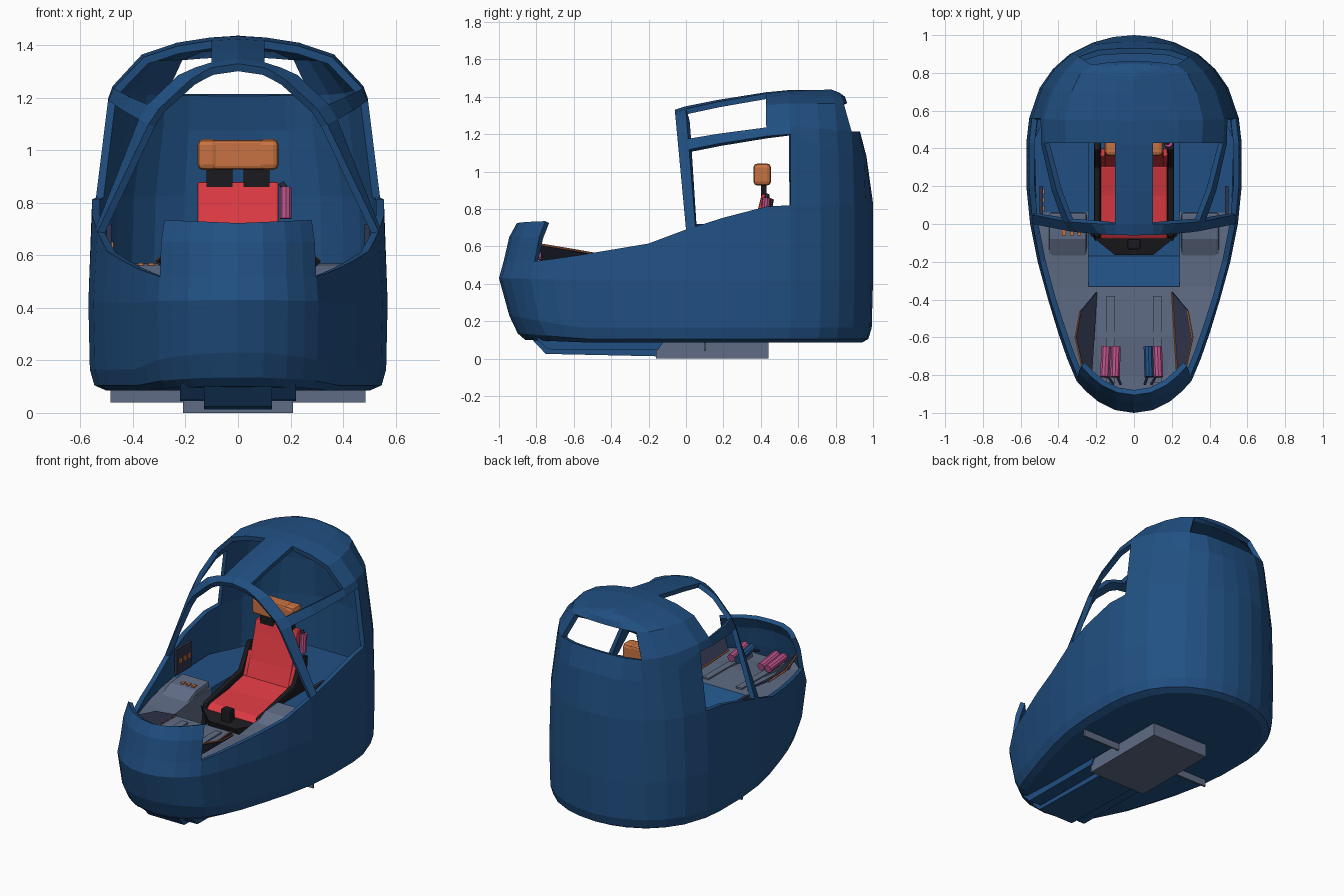
import bpy, bmesh, math
from mathutils import Vector

if "Cube" in bpy.data.objects:
    bpy.data.objects.remove(bpy.data.objects["Cube"])


def material(name, r, g, b):
    m = bpy.data.materials.new(name)
    m.diffuse_color = (r, g, b, 1)
    m.use_nodes = True
    m.node_tree.nodes["Principled BSDF"].inputs["Base Color"].default_value = m.diffuse_color
    return m


BLUE = material("hull blue", .015, .08, .225)
GREY = material("slate grey", .115, .15, .235)
DARK = material("dark panel", .03, .036, .075)
BLACK = material("black", .011, .011, .014)
RED = material("seat red", .72, .042, .055)
ORANGE = material("orange", .58, .17, .055)
PINK = material("pink", .50, .085, .26)


def interp(t, table):
    if t <= table[0][0]:
        return table[0][1]
    for (a, va), (b, vb) in zip(table, table[1:]):
        if t <= b:
            return va + (vb - va) * (t - a) / (b - a)
    return table[-1][1]


def sheet(name, verts, faces, mats, thick=0, mirror=False):
    me = bpy.data.meshes.new(name)
    me.from_pydata(verts, [], faces)
    ob = bpy.data.objects.new(name, me)
    bpy.context.collection.objects.link(ob)
    for m in mats:
        me.materials.append(m)
    if mirror:
        mod = ob.modifiers.new("mirror", 'MIRROR')
        mod.use_clip = True
        mod.merge_threshold = .002
    if thick:
        mod = ob.modifiers.new("wall", 'SOLIDIFY')
        mod.thickness = thick
        mod.offset = -1
    return ob


def prism(name, profile, x0, x1, mat, bevel=0, segs=2):
    """Side profile of (y, z) points, extruded from x0 to x1."""
    n = len(profile)
    verts = [(x, y, z) for x in (x0, x1) for y, z in profile]
    faces = [tuple(range(n)), tuple(range(2 * n - 1, n - 1, -1))]
    faces += [(i, i + n, (i + 1) % n + n, (i + 1) % n) for i in range(n)]
    ob = sheet(name, verts, faces, [mat])
    bm = bmesh.new()
    bm.from_mesh(ob.data)
    bmesh.ops.recalc_face_normals(bm, faces=bm.faces)
    bm.to_mesh(ob.data)
    bm.free()
    if bevel:
        mod = ob.modifiers.new("bevel", 'BEVEL')
        mod.width = bevel
        mod.segments = segs
    return ob


def box(name, x0, x1, y0, y1, z0, z1, mat, bevel=0):
    return prism(name, [(y0, z0), (y1, z0), (y1, z1), (y0, z1)], x0, x1, mat, bevel)


def tube(name, a, b, r, mat, sides=10):
    a, b = Vector(a), Vector(b)
    bm = bmesh.new()
    bmesh.ops.create_cone(bm, cap_ends=True, segments=sides, radius1=r, radius2=r, depth=(b - a).length)
    me = bpy.data.meshes.new(name)
    bm.to_mesh(me)
    bm.free()
    me.materials.append(mat)
    ob = bpy.data.objects.new(name, me)
    bpy.context.collection.objects.link(ob)
    ob.location = (a + b) / 2
    ob.rotation_euler = (b - a).to_track_quat('Z', 'Y').to_euler()


# ---- hull: columns follow the egg-shaped plan, rows climb from belly to roof
PLAN = [(0, -1), (.1, -.985), (.19, -.94), (.255, -.885), (.305, -.83), (.355, -.71), (.40, -.58),
        (.455, -.4), (.51, -.2), (.55, 0), (.555, .05), (.57, .2), (.57, .43), (.555, .56),
        (.5, .72), (.43, .82), (.34, .9), (.22, .96), (.11, .99), (0, 1)]
ARCH, LIP_END = 9, 4
RIM = [(-.82, .52), (-.5, .565), (-.2, .615), (0, .69), (.38, .81), (.56, .82), (1, .83)]
WIDTH = [(y, x) for x, y in PLAN]
# belly rows: width factor, front reach, rear reach, z at nose, z elsewhere
LOWER = [(0, .84, .92, .10, .085), (.88, .86, .94, .10, .085), (.96, .90, .975, .135, .105),
         (.99, .945, .993, .23, .165), (1, 1, 1, .43, .42)]
# canopy rows: arch x, arch z, width factor behind, z behind, rear limit, z at the very back
UPPER = [(.34, 1.10, .89, 1.20, .965, 1.08), (.30, 1.16, .86, 1.245, .93, 1.215),
         (.18, 1.27, .66, 1.365, .862, 1.365), (.14, 1.295, .42, 1.41, .85, 1.40),
         (.10, 1.315, .19, 1.43, .82, 1.422), (0, 1.33, 0, 1.435, .78, 1.438)]


def back(y, reach):
    return y if y < .4 else .4 + (y - .4) * (reach - .4) / .6


def hull_column(j):
    x, y = PLAN[j]
    pts = []
    for fx, yf, yb, zn, zm in LOWER:
        yy = y * yf if y < 0 else back(y, yb)
        pts.append((x * fx, yy, interp(y, [(-1, zn), (-.6, zm)])))
    pts.append((x * .975, y * .975 if y < -.5 else y, interp(y, RIM)))
    if j <= LIP_END:
        pts.append((x * .96, y * .945, .65))
        pts.append((x * .92, y * .905, .735 - .012 * (1 - x / .31)))
    elif j >= ARCH:
        s = min(1, y / .5)
        for ax, az, fx, bz, yb, rz in UPPER:
            ex = x * fx
            if ax == .10 and y < .5:
                ex = .10
            z = az + (bz - az) * s ** .75
            z = interp(y, [(.56, z), (.88, rz)])
            lean = .06 * (az - .69) / .64 * max(0, 1 - y / .4)
            # blend towards a flat rear so the back window sits in one plane
            yy = .75 * min(y, yb) + .25 * back(y, yb)
            pts.append((ax + (ex - ax) * s ** .6, yy - lean, z))
    return pts


cols = [hull_column(j) for j in range(len(PLAN))]
verts, ids = [], {}
for j, col in enumerate(cols):
    for i, p in enumerate(col):
        ids[j, i] = len(verts)
        verts.append(p)
faces = []
for j in range(len(cols) - 1):
    y0, y1 = PLAN[j][1], PLAN[j + 1][1]
    for i in range(min(len(cols[j]), len(cols[j + 1])) - 1):
        door = i == 5 and y0 >= .05 and y1 <= .56
        roof_window = 7 <= i <= 9 and y0 >= .05 and y1 <= .43
        rear_window = i == 7 and y0 >= .89
        if not (door or roof_window or rear_window):
            faces.append((ids[j, i], ids[j + 1, i], ids[j + 1, i + 1], ids[j, i + 1]))
sheet("hull", verts, faces, [BLUE], .03, True)

# ---- interior deck: nose floor, side consoles, rear shelf
ys = [-.9, -.8, -.6, -.33, -.1, .06, .45, .9]
verts, faces = [], []
for y in ys:
    w = interp(y, WIDTH) * .975 - .025
    zs = min(interp(y, RIM) - .02, .525)
    inner = min(.24, w * .6)
    zc = zs - (.03 if y < -.2 else 0)
    verts += [(0, y, zc), (inner, y, zc), (w, y, zs), (inner, y, .3)]
for k in range(len(ys) - 1):
    a, b = 4 * k, 4 * k + 4
    faces.append((a + 1, a + 2, b + 2, b + 1))
    if -.34 < ys[k] < .4:
        faces.append((a + 1, b + 1, b + 3, a + 3))
    else:
        faces.append((a, a + 1, b + 1, b))
deck = sheet("deck", verts, faces, [GREY, BLUE], 0, True)
for p in deck.data.polygons:
    p.material_index = 1 if p.center.y > .06 else 0

# seat well
path = [(-.34, .495), (-.17, .34), (.46, .33), (.46, .525)]
sheet("seat_well", [(x, y, z) for y, z in path for x in (-.24, .24)],
      [(2 * k, 2 * k + 1, 2 * k + 3, 2 * k + 2) for k in range(3)], [BLUE])

# ---- seat
prism("seat_cushion", [(-.07, .38), (-.08, .46), (-.04, .485), (.15, .505), (.31, .54), (.33, .45)],
      -.178, .178, RED, .01)
prism("seat_back", [(.29, .5), (.37, .5), (.45, .86), (.44, .88), (.405, .88), (.385, .8), (.34, .64)],
      -.155, .155, RED, .008)
prism("seat_shell", [(-.06, .35), (.38, .36), (.47, .85), (.445, .86), (.36, .46), (-.06, .43)], -.15, .15, BLACK)
for s in (-1, 1):
    prism("seat_back_wing", [(.29, .5), (.37, .5), (.4, .68), (.36, .68)], s * .15, s * .178, RED, .006)
    prism("seat_bolster", [(-.09, .35), (.4, .35), (.44, .72), (.39, .73), (.3, .57), (-.07, .49)],
          s * .176, s * .212, BLACK, .012)
    prism("headrest_post", [(.40, .85), (.43, .85), (.43, .95), (.4, .95)], s * .02, s * .12, BLACK)
    box("headrest_end", s * .076, s * .155, .36, .455, .925, 1.043, ORANGE, .022)
box("headrest", -.1, .1, .366, .45, .928, 1.04, ORANGE, .012)
sheet("seat_front", [(-.23, -.06, .46), (.23, -.06, .46), (.1, -.165, .43), (-.1, -.165, .43)],
      [(0, 3, 2, 1)], [BLACK], .06)
box("control_grip", -.035, .035, -.135, -.08, .43, .52, BLACK, .01)
tube("side_bottle", (.182, .42, .74), (.182, .43, .86), .023, PINK)
tube("bottle_cap", (.18, .43, .855), (.165, .435, .875), .012, DARK)

# ---- nose floor ribs and foot pedals
for s in (-1, 1):
    prism("floor_rib", [(-.84, .47), (-.38, .48), (-.38, .505), (-.84, .5)], s * .1, s * .145, GREY)
for x, mat in ((-.155, PINK), (-.1, PINK), (.08, BLUE), (.13, PINK)):
    tube("pedal", (x, -.81, .555), (x * .95, -.65, .53), .026, mat)
    tube("pedal_arm", (x * .7, -.85, .52), (x, -.78, .54), .008, DARK, 6)

# ---- instrument panels in the nose, with orange edging
for s in (-1, 1):
    pts = [(.2, -.36, .515), (.225, -.77, .51), (.27, -.78, .61), (.31, -.6, .58), (.285, -.46, .555)]
    sheet("nose_panel", [(s * x, y, z) for x, y, z in pts], [(0, 1, 2, 3, 4)], [DARK], .008)
    for a, b in ((4, 3), (3, 2), (0, 1)):
        tube("panel_edge", (s * pts[a][0], *pts[a][1:]), (s * pts[b][0], *pts[b][1:]), .005, ORANGE, 6)
    # cabin side consoles
    box("side_panel", s * .482, s * .5, .05, .2, .55, .72, DARK)
    prism("side_console", [(-.18, .51), (.06, .51), (.06, .57), (-.08, .56)], s * .25, s * .45, GREY, .012)
for k in range(3):
    box("console_button", -.38 + k * .04, -.36 + k * .04, -.06, -.03, .55, .571, ORANGE)
    box("wall_button", -.484, -.474, .07 + k * .045, .095 + k * .045, .62, .65, ORANGE)

# ---- underside
prism("keel", [(-.84, .12), (-.75, .025), (-.15, .012), (-.12, .12)], -.13, .13, BLUE)
prism("keel_step", [(-.8, .11), (-.74, .05), (-.15, .045), (-.1, .12)], -.22, .22, BLUE)
box("belly_plate", -.21, .21, -.16, .44, 0, .10, GREY)
box("belly_bar", -.485, .485, .095, .107, .04, .11, GREY)
